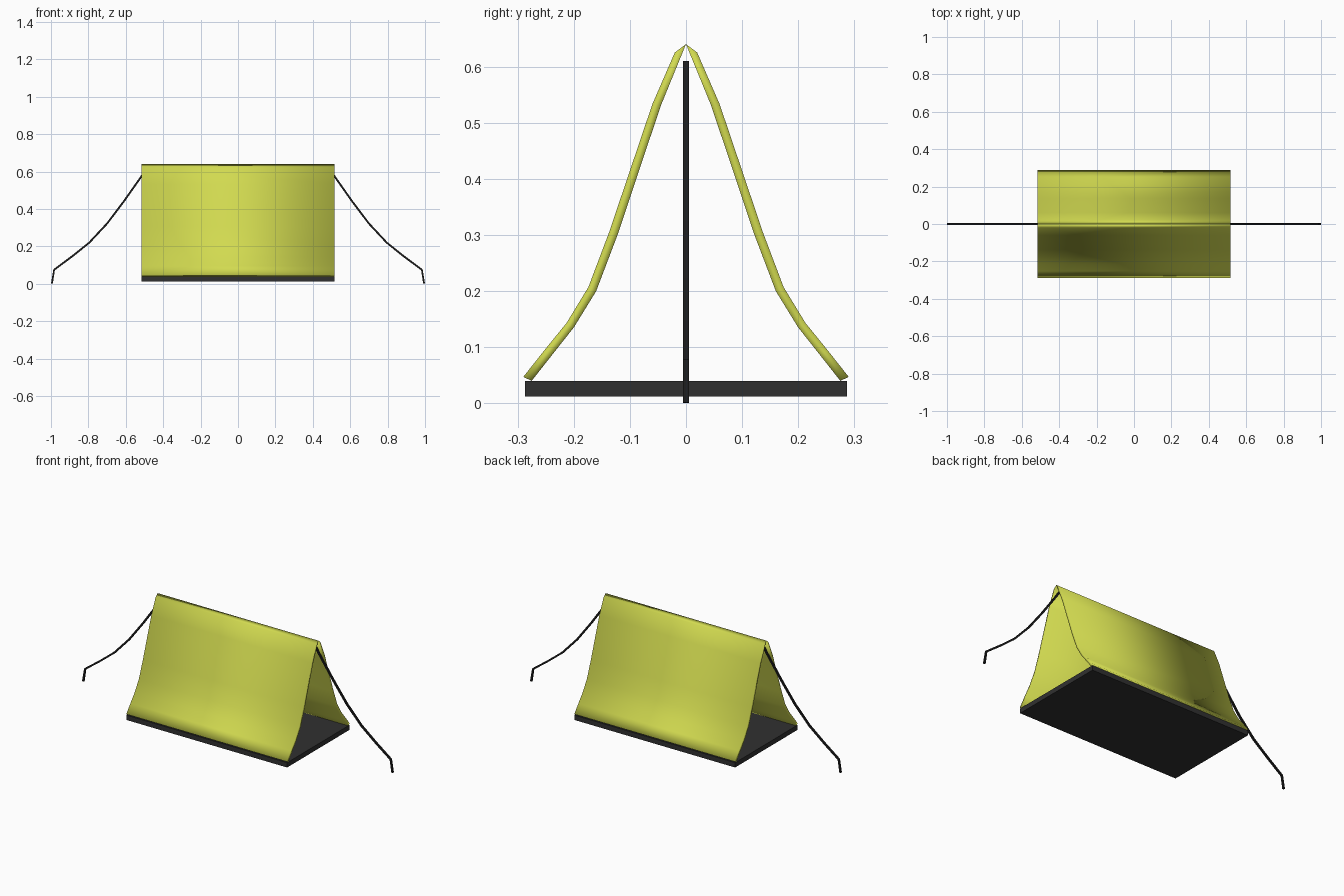
import bpy, bmesh
from mathutils import Vector

if "Cube" in bpy.data.objects:
    bpy.data.objects.remove(bpy.data.objects["Cube"])


def material(name, rgb):
    m = bpy.data.materials.new(name)
    m.diffuse_color = (*rgb, 1)
    m.use_nodes = True
    m.node_tree.nodes["Principled BSDF"].inputs["Base Color"].default_value = m.diffuse_color
    return m


YELLOW = material("canvas_yellow", (0.64, 0.70, 0.08))
DARK = material("dark_fabric", (0.03, 0.03, 0.03))
BLACK = material("black_cord", (0.012, 0.012, 0.012))


def ribbon(name, side_a, side_b, place, half, mat, smooth=False):
    """Solid strip between two 2D polylines, extruded to +-half by place(p, h)."""
    bm = bmesh.new()
    rings = []
    for a, b in zip(side_a, side_b):
        corners = [(a, -half), (a, half), (b, half), (b, -half)]
        rings.append([bm.verts.new(place(p, h)) for p, h in corners])
    for r, s in zip(rings, rings[1:]):
        for i in range(4):
            j = (i + 1) % 4
            bm.faces.new((r[i], r[j], s[j], s[i]))
    bm.faces.new(rings[0])
    bm.faces.new(rings[-1])
    bmesh.ops.recalc_face_normals(bm, faces=bm.faces)
    for f in bm.faces:
        f.smooth = smooth
    me = bpy.data.meshes.new(name)
    bm.to_mesh(me)
    bm.free()
    me.materials.append(mat)
    ob = bpy.data.objects.new(name, me)
    bpy.context.collection.objects.link(ob)


# Floor slab
bpy.ops.mesh.primitive_cube_add(size=1, location=(0, 0, 0.026))
floor = bpy.context.object
floor.name = "tent_floor"
floor.scale = (1.034, 0.574, 0.028)
floor.data.materials.append(DARK)

# Canvas cross-section (y, z), outer and inner skin
outer = [(0.02, 0.625), (0.06, 0.533), (0.137, 0.305), (0.174, 0.207),
         (0.213, 0.143), (0.252, 0.095), (0.29, 0.047)]
inner = [(0.0, 0.64), (0.045, 0.53), (0.122, 0.3), (0.16, 0.2),
         (0.2, 0.135), (0.238, 0.087), (0.275, 0.04)]

# Guy rope centre line (x, z), thickened in its own plane
path = [Vector(p) for p in [(0.995, 0.001), (0.983, 0.075), (0.89, 0.144), (0.795, 0.22),
                            (0.70, 0.322), (0.61, 0.441), (0.52, 0.569), (0.494, 0.607)]]
left, right = [], []
for i, p in enumerate(path):
    d = (path[min(i + 1, len(path) - 1)] - path[max(i - 1, 0)]).normalized()
    n = Vector((-d.y, d.x)) * 0.005
    left.append(p + n)
    right.append(p - n)

# Mirrored panels and ropes
for s, panel, side in ((-1, "front", "left"), (1, "back", "right")):
    ribbon(panel + "_canvas_panel", outer, inner,
           lambda p, h: (h, s * p[0], p[1]), 0.516, YELLOW, True)
    ribbon(side + "_guy_rope", left, right,
           lambda p, h: (s * p[0], h, p[1]), 0.005, BLACK)
